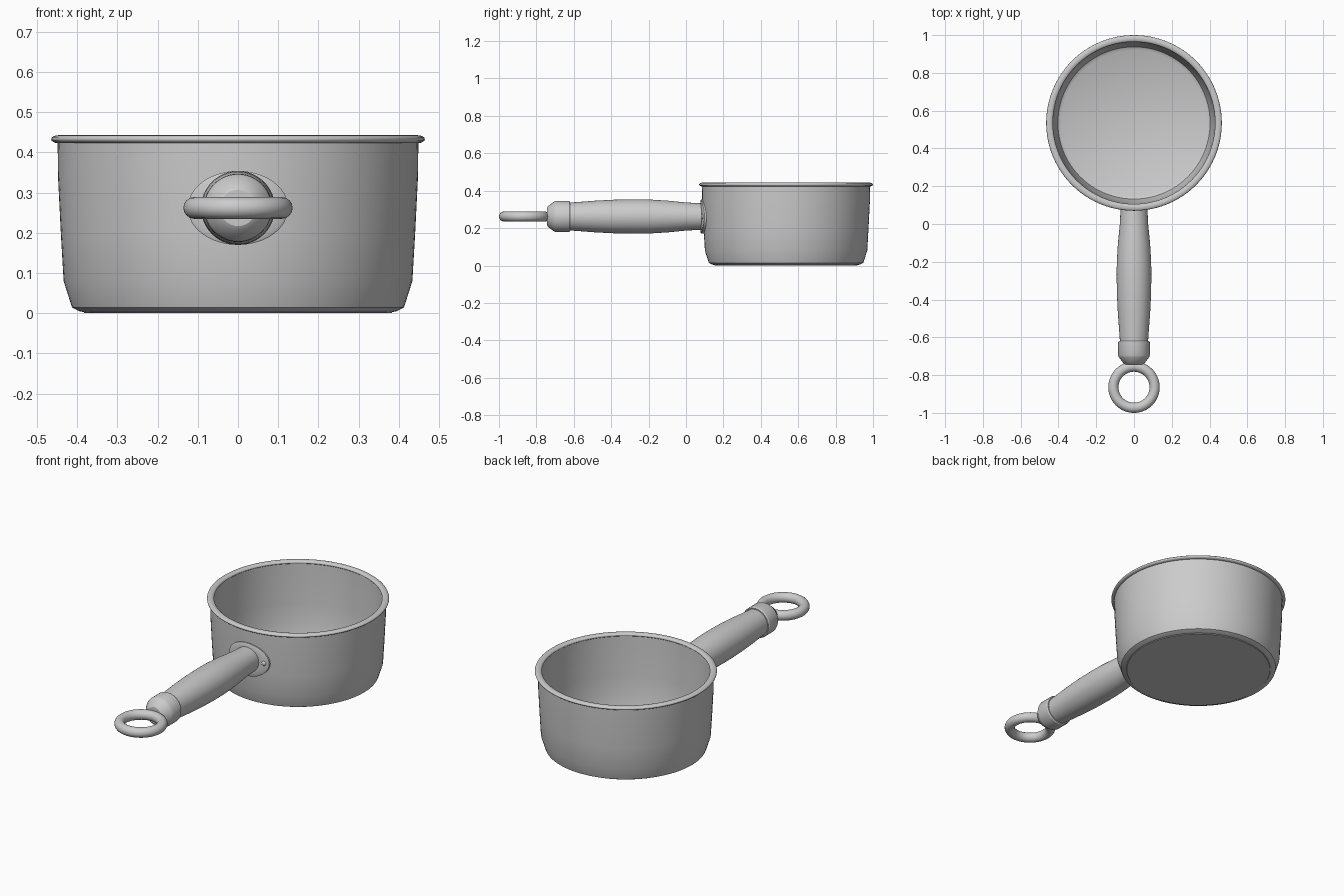
import bpy, bmesh, math
from mathutils import Matrix, Vector

cube = bpy.data.objects.get("Cube")
if cube:
    bpy.data.objects.remove(cube, do_unlink=True)

POT_Y = 0.535      # centre of the pot
AXIS_Z = 0.262     # height of the handle axis

steel = bpy.data.materials.new("grey_steel")
steel.use_nodes = True
GREY = (0.6, 0.6, 0.6, 1)
steel.diffuse_color = GREY
steel.node_tree.nodes["Principled BSDF"].inputs["Base Color"].default_value = GREY


def finish(bm, name, angle=40):
    """Turn a bmesh into a smooth shaded steel object."""
    bmesh.ops.recalc_face_normals(bm, faces=bm.faces)
    mesh = bpy.data.meshes.new(name)
    bm.to_mesh(mesh)
    bm.free()
    obj = bpy.data.objects.new(name, mesh)
    bpy.context.collection.objects.link(obj)
    mesh.materials.append(steel)
    bpy.ops.object.select_all(action='DESELECT')
    obj.select_set(True)
    bpy.context.view_layer.objects.active = obj
    bpy.ops.object.shade_smooth_by_angle(angle=math.radians(angle))
    return obj


def lathe(name, profile, matrix, steps=64, closed=False, angle=40):
    """Spin (radius, height) points about z, then place the result."""
    bm = bmesh.new()
    verts = [bm.verts.new((r, 0, h)) for r, h in profile]
    edges = [bm.edges.new(pair) for pair in zip(verts, verts[1:])]
    if closed:
        edges.append(bm.edges.new((verts[-1], verts[0])))
    bmesh.ops.spin(bm, geom=verts + edges, axis=(0, 0, 1), cent=(0, 0, 0),
                   angle=math.tau, steps=steps, use_merge=False)
    bmesh.ops.remove_doubles(bm, verts=bm.verts, dist=1e-4)
    bmesh.ops.transform(bm, matrix=matrix, verts=bm.verts)
    return finish(bm, name, angle)


def circle(radius, height, tube_r, tube_h, count=16):
    """Closed oval section for beads and rings."""
    return [(radius + tube_r * math.cos(math.tau * i / count),
             height + tube_h * math.sin(math.tau * i / count)) for i in range(count)]


# Pot: outer wall up, inner wall down, flat floor
pot_place = Matrix.Translation((0, POT_Y, 0))
lathe("pot_body", [
    (0, 0.003), (0.385, 0.003), (0.395, 0.005), (0.413, 0.014), (0.434, 0.08),
    (0.441, 0.2), (0.448, 0.34), (0.449, 0.435),
    (0.435, 0.435), (0.433, 0.34), (0.426, 0.2), (0.419, 0.09),
    (0.403, 0.03), (0.385, 0.02), (0, 0.02)], pot_place, 96)

# Base disc closing the underside down to the ground
lathe("pot_base", [(0, 0.004), (0.385, 0.004), (0.382, 0), (0, 0)], pot_place, 96)

# Rolled rim
lathe("pot_rim", circle(0.447, 0.433, 0.018, 0.010), pot_place, 96, True, 80)

# Handle, lathed along -y
along = Matrix.Translation((0, 0, AXIS_Z)) @ Matrix.Rotation(math.radians(90), 4, 'X')
lathe("handle_grip", [
    (0, -0.10), (0.070, -0.10), (0.075, 0), (0.085, 0.1), (0.091, 0.2),
    (0.092, 0.28), (0.090, 0.38), (0.085, 0.48), (0.078, 0.57), (0.074, 0.63),
    (0, 0.63)], along, 48)

# Collar with a tapered end
lathe("handle_collar", [
    (0, 0.62), (0.080, 0.62), (0.084, 0.626), (0.084, 0.695), (0.080, 0.705),
    (0.055, 0.738), (0.045, 0.744), (0, 0.744)], along, 48, angle=30)

# Hanging ring
lathe("hanging_ring", circle(0.109, 0, 0.027, 0.027),
      Matrix.Translation((0, -0.864, AXIS_Z)), 64, True, 80)


def on_wall(x, z, radius):
    """Point on a cylinder around the pot, on its front side."""
    return Vector((x, POT_Y - math.sqrt(radius ** 2 - x ** 2), z))


# Oval mounting plate bent around the pot wall
bm = bmesh.new()
SIDES, rings = 48, []
for scale, radius in ((0.3, 0.457), (0.65, 0.457), (0.95, 0.457), (1, 0.454), (1, 0.435)):
    rings.append([bm.verts.new(on_wall(
        0.125 * scale * math.cos(math.tau * i / SIDES),
        AXIS_Z + 0.092 * scale * math.sin(math.tau * i / SIDES), radius))
        for i in range(SIDES)])
bm.faces.new(rings[0])
for a, b in zip(rings, rings[1:]):
    for i in range(SIDES):
        j = (i + 1) % SIDES
        bm.faces.new((a[i], a[j], b[j], b[i]))
finish(bm, "mounting_plate")

# Rivets either side of the handle
for side, label in ((1, "left"), (-1, "right")):
    spot = on_wall(side * 0.098, AXIS_Z, 0.456)
    normal = spot - Vector((0, POT_Y, AXIS_Z))
    place = Matrix.Translation(spot) @ normal.to_track_quat('Z', 'Y').to_matrix().to_4x4()
    lathe("rivet_" + label, [(0.013, -0.004), (0.013, 0.002), (0.009, 0.006), (0, 0.008)],
          place, 16, angle=60)
